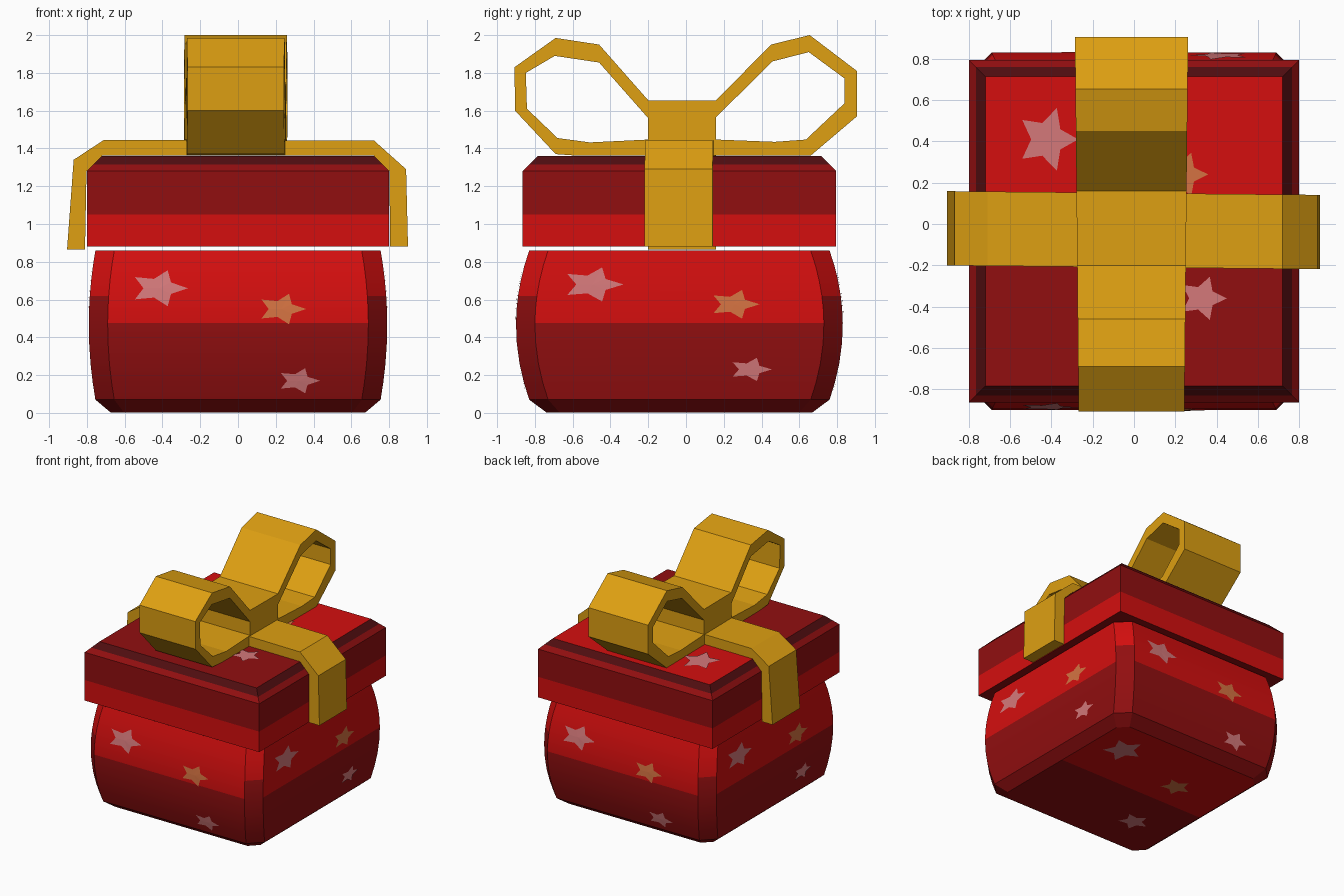
import bpy, bmesh, math
from mathutils import Vector

if "Cube" in bpy.data.objects:
    bpy.data.objects.remove(bpy.data.objects["Cube"])

YC = -0.035   # box centre in y


def material(name, r, g, b):
    m = bpy.data.materials.new(name)
    m.diffuse_color = (r, g, b, 1)
    m.use_nodes = True
    m.node_tree.nodes["Principled BSDF"].inputs["Base Color"].default_value = m.diffuse_color
    return m


RED = material("bright red", 0.66, 0.0045, 0.0045)
DARK = material("dark red", 0.285, 0.0045, 0.005)
MAROON = material("maroon", 0.08, 0.004, 0.005)
GOLD = material("gold", 0.73, 0.35, 0.006)
PINK = material("pink star", 0.66, 0.19, 0.195)
ORANGE = material("orange star", 0.66, 0.17, 0.054)


def make(name, verts, faces, mats, rule=None, fix_normals=True):
    bm = bmesh.new()
    vs = [bm.verts.new(v) for v in verts]
    for f in faces:
        bm.faces.new([vs[i] for i in f])
    if fix_normals:
        bmesh.ops.recalc_face_normals(bm, faces=bm.faces)
    bm.normal_update()
    if rule:
        for f in bm.faces:
            f.material_index = rule(f.calc_center_median(), f.normal)
    me = bpy.data.meshes.new(name)
    bm.to_mesh(me)
    bm.free()
    for m in mats:
        me.materials.append(m)
    ob = bpy.data.objects.new(name, me)
    bpy.context.scene.collection.objects.link(ob)
    return ob


def section(hx, hy, z, c):
    """Rectangle, chamfered if c > 0, with a midpoint on each side wall."""
    pts = [(hx, 0), (hx, hy - c), (hx - c, hy), (c - hx, hy), (-hx, hy - c)]
    if c == 0:
        pts = [(hx, 0), (hx, hy), (-hx, hy)]
    pts += [(-x, -y) for x, y in pts]
    if c == 0:
        pts = [(hx, 0), (hx, hy), (-hx, hy), (-hx, 0), (-hx, -hy), (hx, -hy)]
    return [Vector((x, y + YC, z)) for x, y in pts]


def loft(name, rows, mats, rule):
    n = len(rows[0])
    verts = [p for r in rows for p in r]
    faces = [(k * n + i, k * n + (i + 1) % n, (k + 1) * n + (i + 1) % n, (k + 1) * n + i)
             for k in range(len(rows) - 1) for i in range(n)]
    for base in (0, (len(rows) - 1) * n):   # each cap in two halves
        faces.append([base + i for i in range(n // 2 + 1)])
        faces.append([base + i % n for i in range(n // 2, n + 1)])
    return make(name, verts, faces, mats, rule)


# Box body with bulging walls
def bulge(z):
    return 1 - ((z - 0.465) / 0.395) ** 2


def half_x(z):
    return 0.755 + 0.035 * bulge(z)


def half_y(z):
    return 0.795 + 0.07 * bulge(z)


def body_rule(c, n):
    if abs(n.z) > 0.9:
        return 0 if c.y > YC else 1
    corner = abs(n.x) > 0.3 and abs(n.y) > 0.3
    return 0 if c.z > (0.62 if corner else 0.47) else 1


rows = [section(0.675, 0.705, 0.003, 0.07)]
rows += [section(half_x(z), half_y(z), z, 0.1)
         for z in (0.07, 0.16, 0.26, 0.37, 0.475, 0.55, 0.62, 0.70, 0.78, 0.86)]
body = loft("box_body", rows, [RED, DARK], body_rule)
bpy.context.view_layer.objects.active = body
body.select_set(True)
bpy.ops.object.shade_smooth_by_angle(angle=math.radians(25))


# Lid with a chamfered rim
def lid_rule(c, n):
    if n.z > 0.9:
        return 0 if c.y > YC else 1
    if c.z > 1.315:
        return 2
    return 0 if 0.9 < c.z < 1.05 else 1


loft("lid", [section(0.8 - d, 0.83 - d, z, 0) for d, z in
             ((0, 0.88), (0, 1.05), (0, 1.28), (0.035, 1.315), (0.08, 1.36))],
     [RED, DARK, MAROON], lid_rule)


# Painted stars: the same layout of three on every face
def star_plates(name, place, stars):
    for k, (u, v, ru, rv) in enumerate(stars):
        pts = [place(u, v)]
        for i in range(10):
            r = 1 if i % 2 == 0 else 0.52
            a = i * math.pi / 5
            pts.append(place(u + ru * r * math.cos(a), v + rv * r * math.sin(a)))
        faces = [(0, i + 1, (i + 1) % 10 + 1) for i in range(10)]
        make(f"{name}_star_{k + 1}", pts, faces, [ORANGE if k == 1 else PINK],
             fix_normals=False)


E = 0.005
wide = [(-0.42, 0.66, 0.155, 0.1), (0.23, 0.55, 0.13, 0.085), (0.32, 0.17, 0.115, 0.07)]
deep = [(-0.46, 0.68, 0.165, 0.095), (0.29, 0.575, 0.135, 0.08), (0.375, 0.23, 0.115, 0.065)]
flat = [(-0.42, 0.41, 0.15, 0.16), (0.24, 0.24, 0.12, 0.11), (0.33, -0.36, 0.12, 0.11)]
star_plates("front", lambda u, v: (u, YC - half_y(v) - E, v), wide)
star_plates("back", lambda u, v: (-u, YC + half_y(v) + E, v), wide)
star_plates("right", lambda u, v: (half_x(v) + E, YC + u, v), deep)
star_plates("left", lambda u, v: (-half_x(v) - E, YC - u, v), deep)
star_plates("lid", lambda u, v: (u, v, 1.36 + E), flat)
star_plates("base", lambda u, v: (-u, v + YC, 0.0), flat)


# Ribbon pieces: a thick strip between an outer and an inner path
def strip(name, outer, inner, place):
    n = len(outer)
    verts = [place(a, z, s) for s in (-1, 1) for path in (outer, inner) for a, z in path]
    faces = []
    for i in range(n - 1):
        j = i + 1
        faces += [(i, j, n + j, n + i), (2 * n + i, 2 * n + j, 3 * n + j, 3 * n + i),
                  (i, j, 2 * n + j, 2 * n + i), (n + i, n + j, 3 * n + j, 3 * n + i)]
    faces += [(e, n + e, 3 * n + e, 2 * n + e) for e in (0, n - 1)]
    make(name, verts, faces, [GOLD])


def across(x, z, s):
    return (x, -0.03 - 0.01 * x + s * 0.18, z)


def along(y, z, s):
    return (-0.012 + s * (0.265 + 0.01 * y), y, z)


# Band over the lid
strip("ribbon_band",
      [(-0.905, 0.865), (-0.87, 1.34), (-0.71, 1.445), (0.72, 1.442), (0.89, 1.29), (0.9, 0.88)],
      [(-0.81, 0.865), (-0.802, 1.28), (-0.72, 1.362), (0.72, 1.362), (0.802, 1.28), (0.805, 0.88)],
      across)

# Bow loops and the block between them
strip("bow_loop_back",
      [(0.16, 1.655), (0.45, 1.95), (0.655, 2.0), (0.905, 1.81), (0.905, 1.57),
       (0.66, 1.362), (0.5, 1.362), (0.16, 1.362)],
      [(0.16, 1.565), (0.455, 1.86), (0.65, 1.91), (0.84, 1.77), (0.84, 1.64),
       (0.635, 1.447), (0.47, 1.435), (0.16, 1.447)], along)
strip("bow_loop_front",
      [(-0.2, 1.655), (-0.46, 1.95), (-0.69, 1.985), (-0.908, 1.83), (-0.905, 1.6),
       (-0.69, 1.37), (-0.58, 1.362), (-0.2, 1.362)],
      [(-0.2, 1.56), (-0.46, 1.855), (-0.695, 1.89), (-0.848, 1.8), (-0.842, 1.61),
       (-0.68, 1.455), (-0.51, 1.432), (-0.2, 1.447)], along)
strip("bow_centre", [(-0.2, 1.655), (0.16, 1.655)], [(-0.2, 1.362), (0.16, 1.362)], along)
